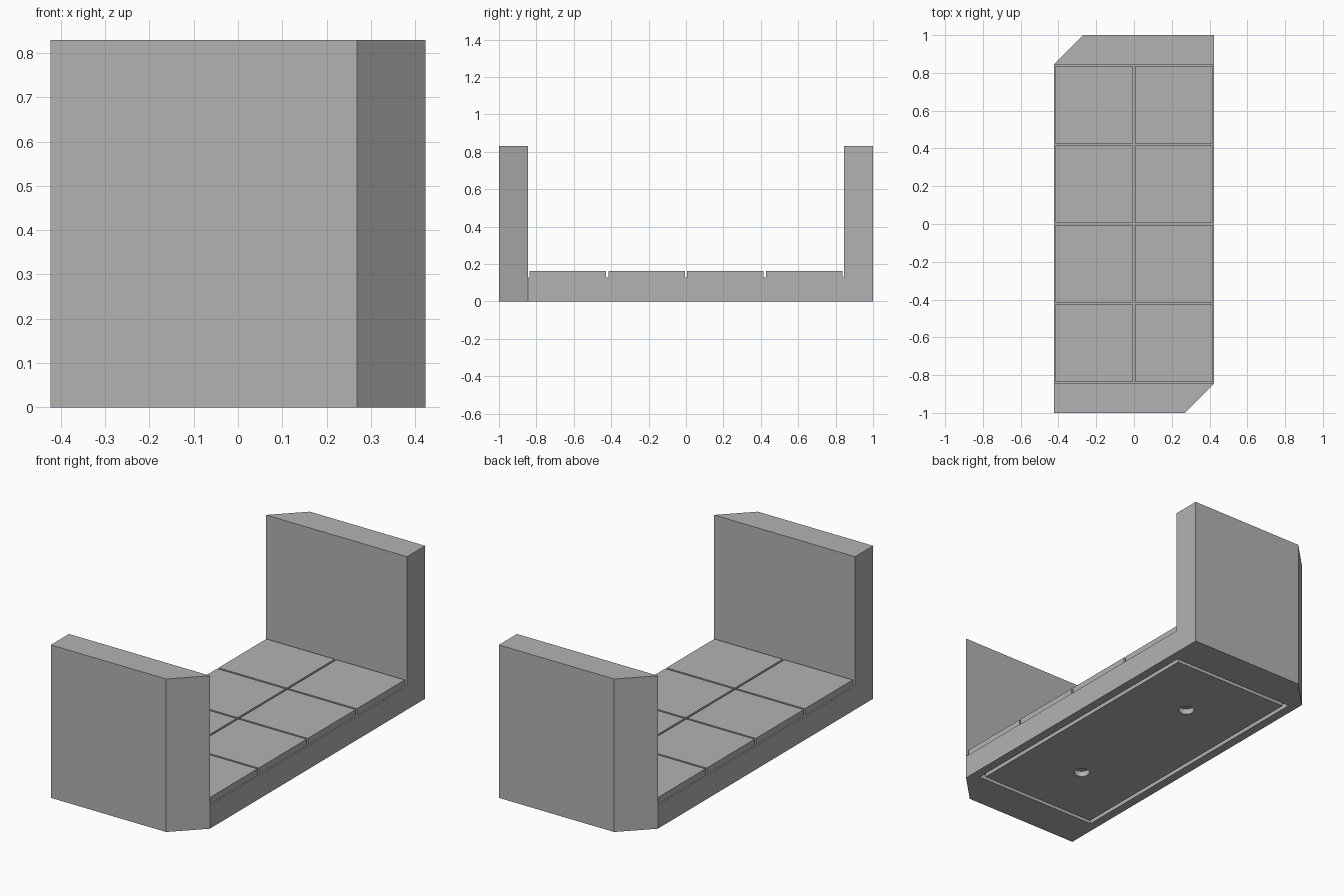
import bpy
import bmesh

if "Cube" in bpy.data.objects:
    bpy.data.objects.remove(bpy.data.objects["Cube"], do_unlink=True)

HALF_X, HALF_Y, HEIGHT = 0.423, 1.0, 0.83
INNER_Y, CHAMFER = 0.845, 0.154
FLOOR_Z, TILE_TOP = 0.128, 0.163
GROOVE_DEPTH, GROOVE_WIDTH = 0.03, 0.022
GROOVE_X, GROOVE_Y = 0.374, 0.796

GREY = (0.45, 0.45, 0.45, 1.0)
stone = bpy.data.materials.new("stone_grey")
stone.use_nodes = True
stone.diffuse_color = GREY
shader = next(n for n in stone.node_tree.nodes if n.type == "BSDF_PRINCIPLED")
shader.inputs["Base Color"].default_value = GREY


def add_object(name, bm):
    bmesh.ops.recalc_face_normals(bm, faces=bm.faces)
    mesh = bpy.data.meshes.new(name)
    bm.to_mesh(mesh)
    bm.free()
    mesh.materials.append(stone)
    obj = bpy.data.objects.new(name, mesh)
    bpy.context.collection.objects.link(obj)
    return obj


def prism(name, outline, z0, z1):
    """Extrude a plan outline from z0 up to z1."""
    bm = bmesh.new()
    face = bm.faces.new([bm.verts.new((x, y, z0)) for x, y in outline])
    new = bmesh.ops.extrude_face_region(bm, geom=[face])["geom"]
    verts = [v for v in new if isinstance(v, bmesh.types.BMVert)]
    bmesh.ops.translate(bm, verts=verts, vec=(0, 0, z1 - z0))
    return add_object(name, bm)


def block(name, cx, cy, hx, hy, z0, z1):
    outline = [(cx - hx, cy - hy), (cx + hx, cy - hy),
               (cx + hx, cy + hy), (cx - hx, cy + hy)]
    return prism(name, outline, z0, z1)


def cylinder(name, y, radius, depth):
    bm = bmesh.new()
    bmesh.ops.create_cone(bm, cap_ends=True, segments=32, radius1=radius,
                          radius2=radius, depth=depth)
    bmesh.ops.translate(bm, verts=bm.verts, vec=(0, y, 0))
    return add_object(name, bm)


def cut(target, cutter):
    """Subtract the cutter from the target and discard it."""
    mod = target.modifiers.new("cut", "BOOLEAN")
    mod.operation = "DIFFERENCE"
    mod.solver = "EXACT"
    mod.object = cutter
    bpy.context.view_layer.objects.active = target
    bpy.ops.object.modifier_apply(modifier=mod.name)
    bpy.data.objects.remove(cutter, do_unlink=True)


# Base and end walls: chamfered footprint with the passage cut out
footprint = [(-HALF_X, -HALF_Y), (HALF_X - CHAMFER, -HALF_Y),
             (HALF_X, -HALF_Y + CHAMFER)]
footprint += [(-x, -y) for x, y in footprint]
body = prism("base_and_end_walls", footprint, 0, HEIGHT)
cut(body, block("passage_cutter", 0, 0, 1, INNER_Y, FLOOR_Z, HEIGHT + 0.2))

# Shallow recess under the base, mostly filled by a panel to leave a groove
cut(body, block("recess_cutter", 0, 0, GROOVE_X, GROOVE_Y, -0.1, GROOVE_DEPTH))
panel = block("underside_panel", 0, 0, GROOVE_X - GROOVE_WIDTH,
              GROOVE_Y - GROOVE_WIDTH, 0, GROOVE_DEPTH)

# Two round sockets in the panel
for side in (-1, 1):
    cut(panel, cylinder("socket_cutter", side * 0.42, 0.04, 0.2))

# Floor tiles, two across and four along
PITCH, TILE_HALF = 0.421, 0.205
for col in range(2):
    for row in range(4):
        block(f"floor_tile_{col + 1}_{row + 1}", (col - 0.5) * PITCH,
              (row - 1.5) * PITCH, TILE_HALF, TILE_HALF, FLOOR_Z, TILE_TOP)
